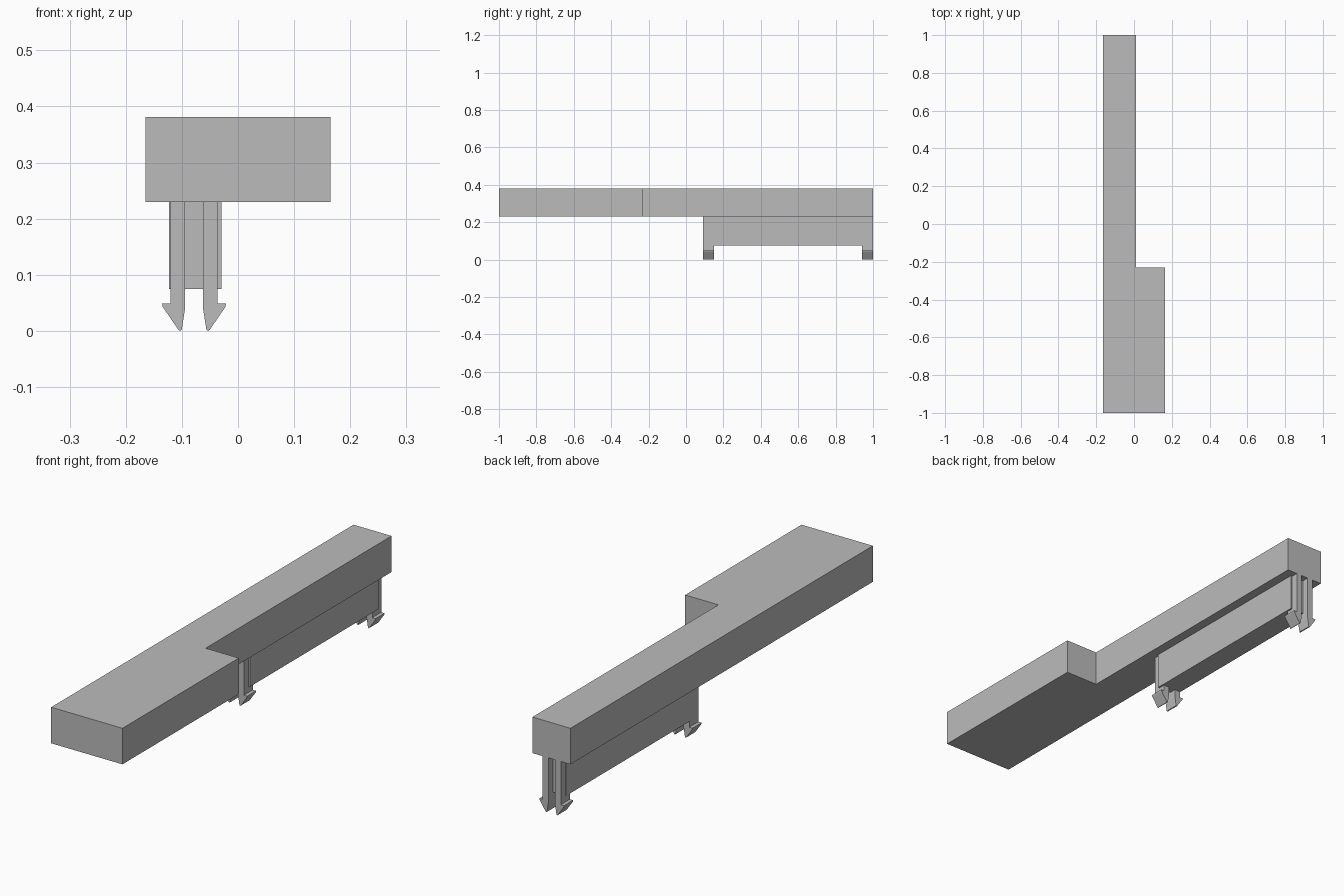
import bpy
import bmesh

cube = bpy.data.objects.get("Cube")
if cube:
    bpy.data.objects.remove(cube, do_unlink=True)

grey = bpy.data.materials.new("plain grey")
grey.use_nodes = True
colour = (0.5, 0.5, 0.5, 1)
grey.diffuse_color = colour
grey.node_tree.nodes["Principled BSDF"].inputs["Base Color"].default_value = colour


def extrude_profile(name, points, offset):
    """Make a flat outline from 3D points and push it along offset."""
    bm = bmesh.new()
    face = bm.faces.new([bm.verts.new(p) for p in points])
    result = bmesh.ops.extrude_face_region(bm, geom=[face], use_keep_orig=True)
    moved = [g for g in result["geom"] if isinstance(g, bmesh.types.BMVert)]
    bmesh.ops.translate(bm, verts=moved, vec=offset)
    bmesh.ops.recalc_face_normals(bm, faces=bm.faces)
    mesh = bpy.data.meshes.new(name)
    bm.to_mesh(mesh)
    bm.free()
    mesh.materials.append(grey)
    obj = bpy.data.objects.new(name, mesh)
    bpy.context.collection.objects.link(obj)
    return obj


# Main bar with one wide end
SIDE, STEP_X, STEP_Y = 0.165, 0.011, -0.23
BOTTOM, TOP = 0.23, 0.381
outline = [(-SIDE, -1), (SIDE, -1), (SIDE, STEP_Y), (STEP_X, STEP_Y), (STEP_X, 1), (-SIDE, 1)]
extrude_profile("stepped_bar", [(x, y, BOTTOM) for x, y in outline], (0, 0, TOP - BOTTOM))

# Rib under the narrow part
rib = [(-0.123, 0.075), (-0.029, 0.075), (-0.029, BOTTOM), (-0.123, BOTTOM)]
extrude_profile("locating_rib", [(x, 0.12, z) for x, z in rib], (0, 0.85, 0))

# Barbed snap prongs, a mirrored pair at each end of the rib
CENTRE = -0.0783
prong = [(0.016, BOTTOM), (0.042, BOTTOM), (0.042, 0.049), (0.057, 0.049),
         (0.056, 0.043), (0.028, 0.002), (0.025, 0), (0.022, 0.002), (0.016, 0.04)]
for end, y in (("front", 0.09), ("back", 0.94)):
    for side, sign in (("left", 1), ("right", -1)):
        extrude_profile(f"{end}_{side}_prong",
                        [(CENTRE + sign * x, y, z) for x, z in prong], (0, 0.06, 0))
